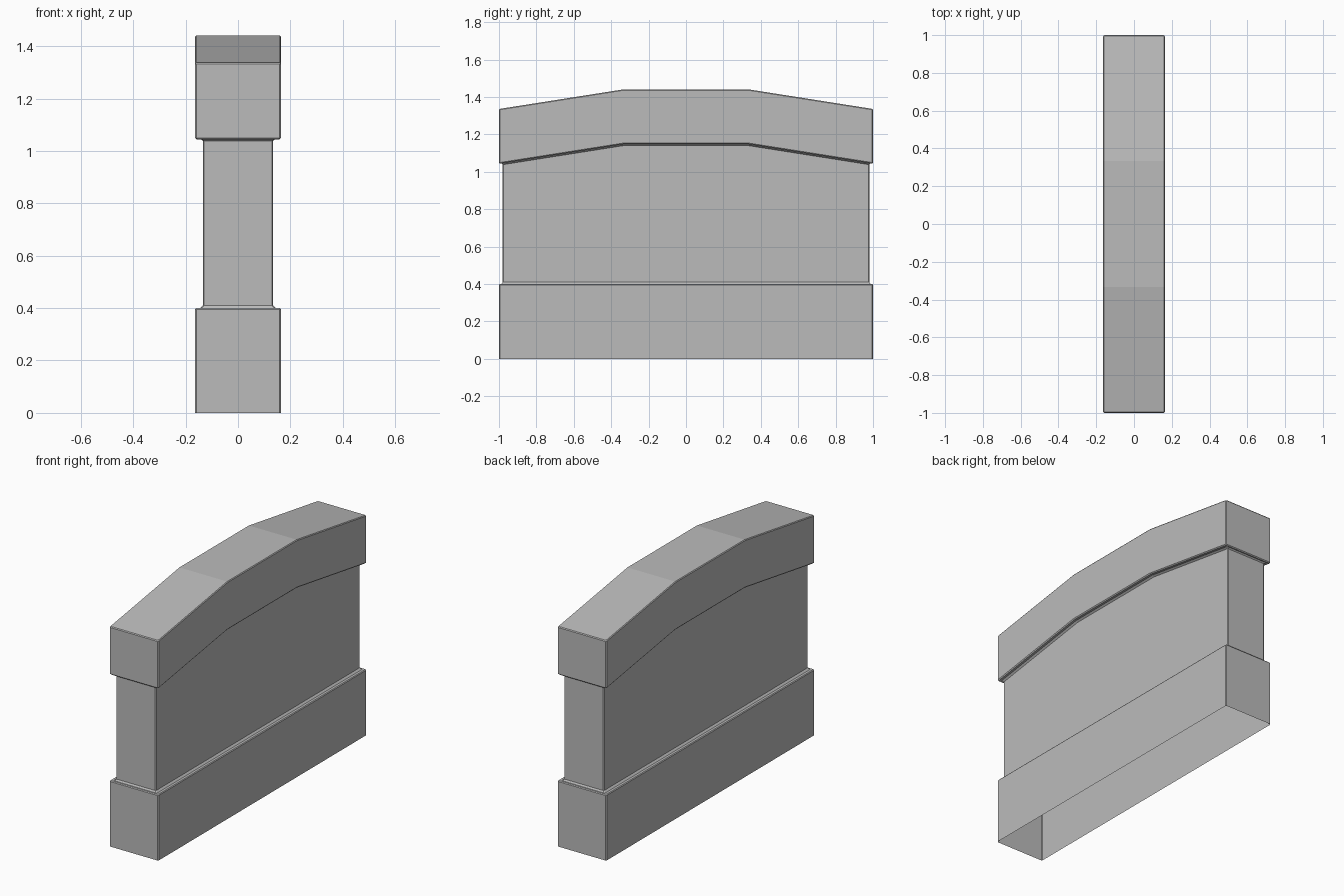
import bpy

cube = bpy.data.objects.get("Cube")
if cube:
    bpy.data.objects.remove(cube, do_unlink=True)

# One plain grey for everything
grey = bpy.data.materials.new("stone_grey")
grey.use_nodes = True
colour = (0.5, 0.5, 0.5, 1)
grey.diffuse_color = colour
grey.node_tree.nodes["Principled BSDF"].inputs["Base Color"].default_value = colour

BREAK = 1 / 3      # where the arch turns from slope to level
RISE = 0.105       # height gained by the arch
CORNER = 0.005     # chamfer on vertical corners


def arch(y):
    return RISE * min(1, (1 - abs(y)) / (1 - BREAK))


def ring(hx, hy, z, arched):
    """Chamfered rectangle, counter-clockwise, optionally lifted along the arch."""
    c = CORNER
    side = [(hx - c, -hy), (hx, c - hy), (hx, -BREAK),
            (hx, BREAK), (hx, hy - c), (hx - c, hy)]
    loop = side + [(-x, y) for x, y in reversed(side)]
    return [(x, y, z + (arch(y) if arched else 0)) for x, y in loop]


def loft(name, rings, capped=False):
    verts = [p for r in rings for p in ring(*r)]
    n = len(verts) // len(rings)
    faces = []
    for k in range(len(rings) - 1):
        a, b = k * n, (k + 1) * n
        for i in range(n):
            j = (i + 1) % n
            faces.append((a + i, a + j, b + j, b + i))
    if capped:
        top = (len(rings) - 1) * n
        for i in range(n // 2 - 1):
            faces.append((top + i, top + i + 1, top + n - 2 - i, top + n - 1 - i))
    mesh = bpy.data.meshes.new(name)
    mesh.from_pydata(verts, [], faces)
    mesh.materials.append(grey)
    obj = bpy.data.objects.new(name, mesh)
    bpy.context.collection.objects.link(obj)


# Shared seams between the parts: half width, half length, height, arched
plinth_seam = (0.145, 0.987, 0.40, False)
coping_seam = (0.145, 0.987, 1.043, True)

# Plinth, open underneath, with a softened upper edge and ledge
loft("plinth", [(0.164, 1, 0, False), (0.164, 1, 0.395, False),
                (0.16, 0.996, 0.40, False), plinth_seam])

# Recessed wall, flaring slightly into the ledges above and below
loft("wall_panel", [plinth_seam, (0.134, 0.98, 0.41, False),
                    (0.134, 0.98, 1.035, True), coping_seam])

# Arched coping with softened edges
loft("arched_coping", [coping_seam, (0.159, 0.995, 1.043, True),
                       (0.164, 1, 1.049, True), (0.164, 1, 1.331, True),
                       (0.16, 0.996, 1.336, True)], capped=True)
